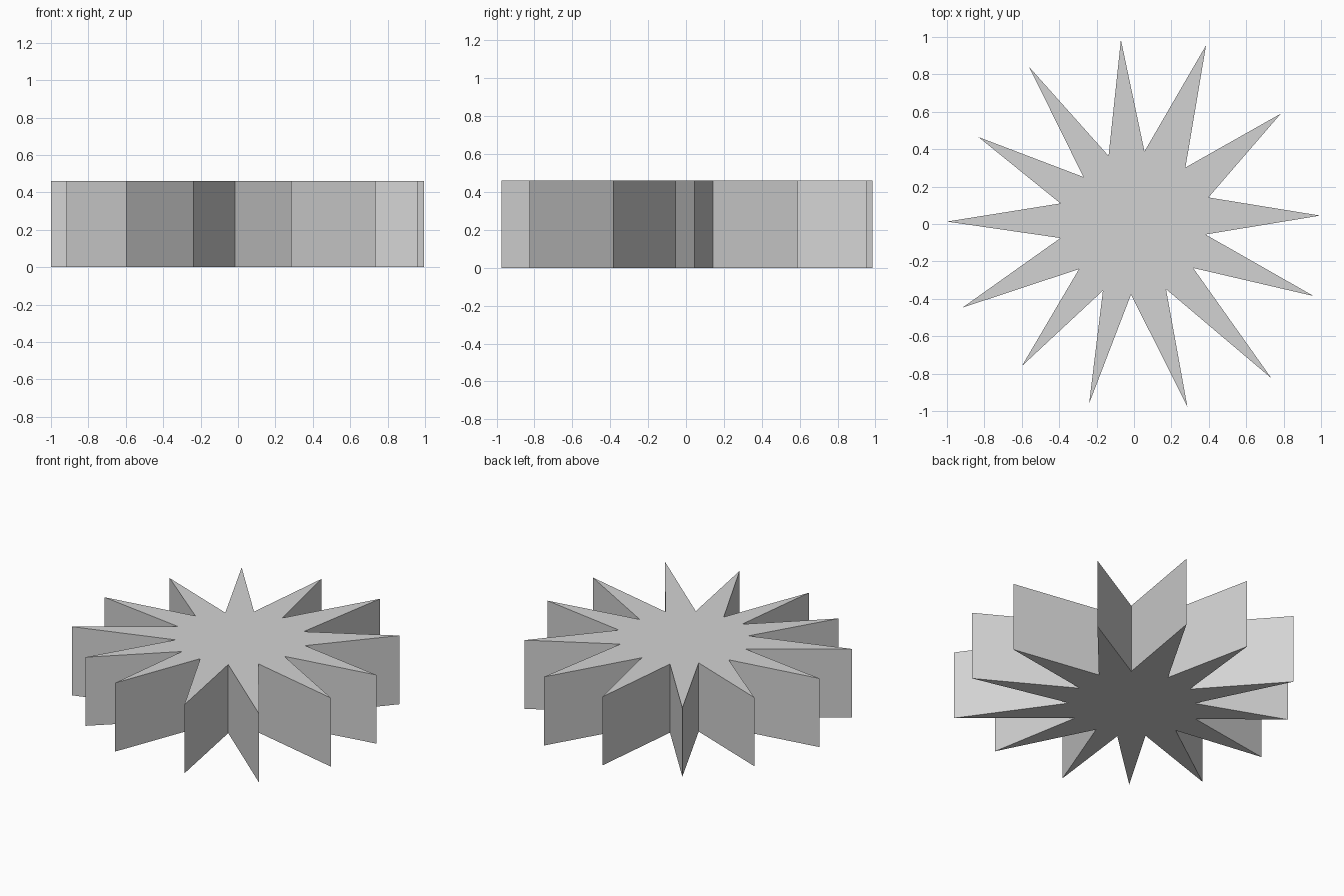
import bpy
import bmesh

cube = bpy.data.objects.get("Cube")
if cube:
    bpy.data.objects.remove(cube, do_unlink=True)

HEIGHT = 0.46

# Spike tips and the notches that follow them, clockwise from the back
TIPS = [(-.07, .985), (.385, .955), (.785, .59), (.995, .045), (.96, -.385),
        (.735, -.825), (.285, -.975), (-.24, -.96), (-.6, -.76),
        (-.917, -.447), (-1, .013), (-.832, .465), (-.561, .84)]
NOTCHES = [(.056, .388), (.275, .302), (.398, .142), (.382, -.056),
           (.316, -.235), (.171, -.348), (-.016, -.377), (-.166, -.356),
           (-.294, -.241), (-.393, -.075), (-.393, .11), (-.27, .251),
           (-.136, .364)]


def flat_material(name, rgb):
    mat = bpy.data.materials.new(name)
    mat.use_nodes = True
    colour = (*rgb, 1)
    mat.diffuse_color = colour
    mat.node_tree.nodes["Principled BSDF"].inputs["Base Color"].default_value = colour
    return mat


def extruded_outline(name, outline, height, mat):
    """Closed flat-sided prism standing on the ground."""
    bm = bmesh.new()
    base = bm.faces.new([bm.verts.new((x, y, 0)) for x, y in outline])
    side = bmesh.ops.extrude_face_region(bm, geom=[base], use_keep_orig=True)
    top = [v for v in side["geom"] if isinstance(v, bmesh.types.BMVert)]
    bmesh.ops.translate(bm, verts=top, vec=(0, 0, height))
    bmesh.ops.recalc_face_normals(bm, faces=bm.faces)
    mesh = bpy.data.meshes.new(name)
    bm.to_mesh(mesh)
    bm.free()
    mesh.materials.append(mat)
    obj = bpy.data.objects.new(name, mesh)
    bpy.context.collection.objects.link(obj)
    return obj


# Thick star with uneven spikes
outline = [point for pair in zip(TIPS, NOTCHES) for point in pair]
extruded_outline("spiked_star", outline, HEIGHT, flat_material("light_grey", (.65, .65, .65)))
